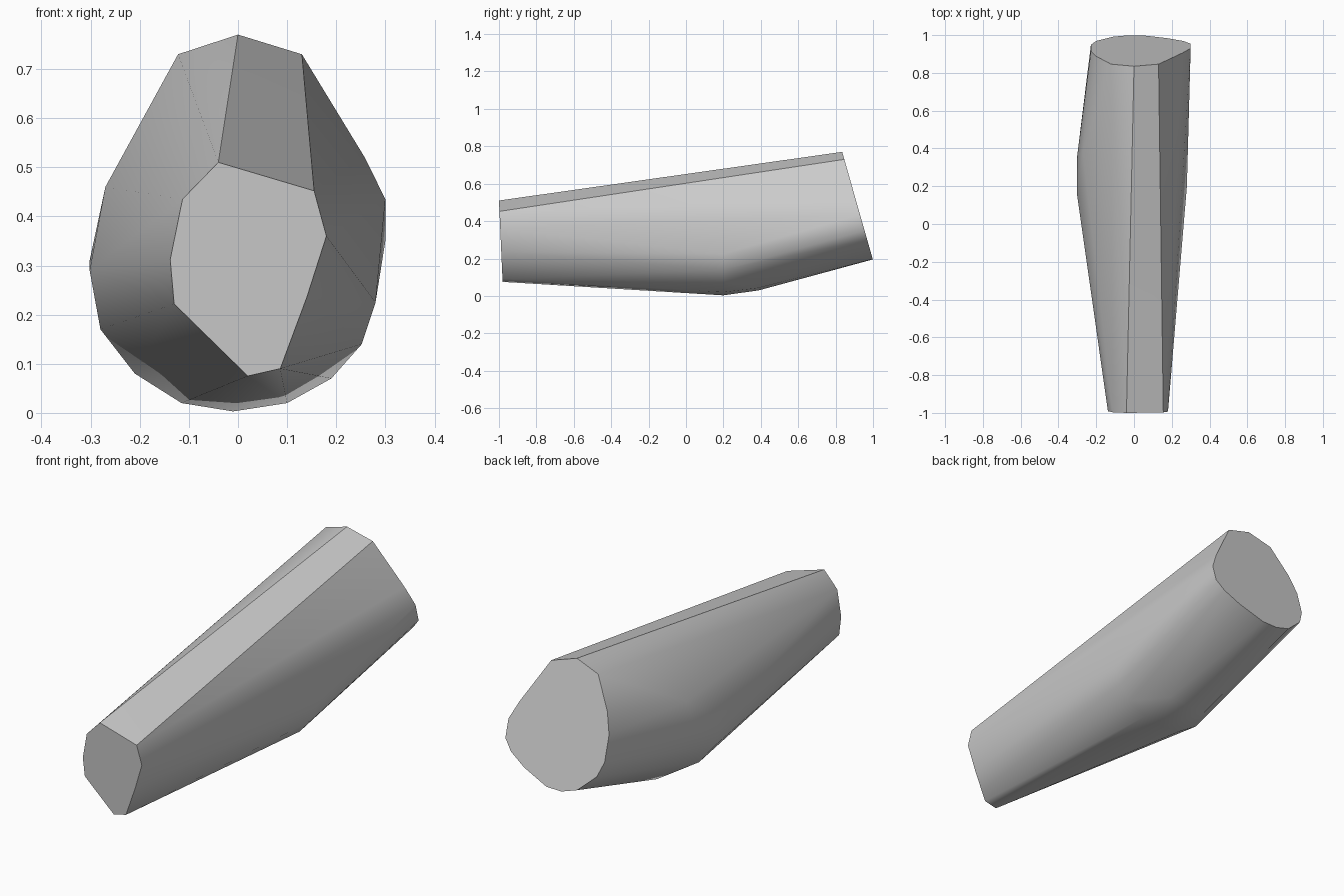
import bpy, bmesh
from math import radians

cube = bpy.data.objects.get("Cube")
if cube:
    bpy.data.objects.remove(cube, do_unlink=True)

mat = bpy.data.materials.new("plain_grey")
mat.use_nodes = True
grey = (0.6, 0.6, 0.6, 1)
mat.diffuse_color = grey
mat.node_tree.nodes["Principled BSDF"].inputs["Base Color"].default_value = grey

# Narrow front end outline (x, z)
front = [(-0.04, 0.51), (0.155, 0.452), (0.18, 0.36), (0.14, 0.235), (0.086, 0.09),
         (0.02, 0.075), (-0.13, 0.222), (-0.138, 0.312), (-0.113, 0.435)]
# Wide slanted back end outline (x, z)
back = [(0, 0.77), (0.13, 0.73), (0.258, 0.52), (0.3, 0.435), (0.3, 0.35), (0.26, 0.3),
        (0.18, 0.25), (0.05, 0.197), (-0.03, 0.195), (-0.11, 0.22), (-0.2, 0.3),
        (-0.228, 0.37), (-0.228, 0.49), (-0.2, 0.585), (-0.122, 0.73)]
# Rounded belly (x, y, z)
belly = [(-0.27, 0.38, 0.46), (-0.302, 0.35, 0.31), (-0.302, 0.16, 0.29),
         (-0.28, 0.18, 0.17), (-0.21, 0.2, 0.08), (-0.115, 0.2, 0.02),
         (-0.01, 0.2, 0.003), (0.1, 0.2, 0.02), (0.19, 0.2, 0.07),
         (0.252, 0.2, 0.14), (0.28, 0.2, 0.225), (0, 0.39, 0.03),
         (0.1, 0.38, 0.042), (-0.11, 0.38, 0.04)]

# Body skin stretched around the two ends and the belly
bm = bmesh.new()
for x, z in front:
    bm.verts.new((x, -1 + 0.045 * (0.51 - z), z))
for x, z in back:
    bm.verts.new((x, 0.835 + 0.285 * (0.77 - z), z))
for p in belly:
    bm.verts.new(p)
hull = bmesh.ops.convex_hull(bm, input=bm.verts[:])
spare = {v for v in hull["geom_interior"] + hull["geom_unused"]
         if isinstance(v, bmesh.types.BMVert)}
bmesh.ops.delete(bm, geom=list(spare), context="VERTS")
bmesh.ops.dissolve_limit(bm, angle_limit=radians(1), verts=bm.verts[:], edges=bm.edges[:])
bmesh.ops.recalc_face_normals(bm, faces=bm.faces[:])

mesh = bpy.data.meshes.new("tapered_body")
bm.to_mesh(mesh)
bm.free()
mesh.materials.append(mat)
body = bpy.data.objects.new("tapered_body", mesh)
bpy.context.collection.objects.link(body)
bpy.context.view_layer.objects.active = body
body.select_set(True)
bpy.ops.object.shade_smooth_by_angle(angle=radians(30))
